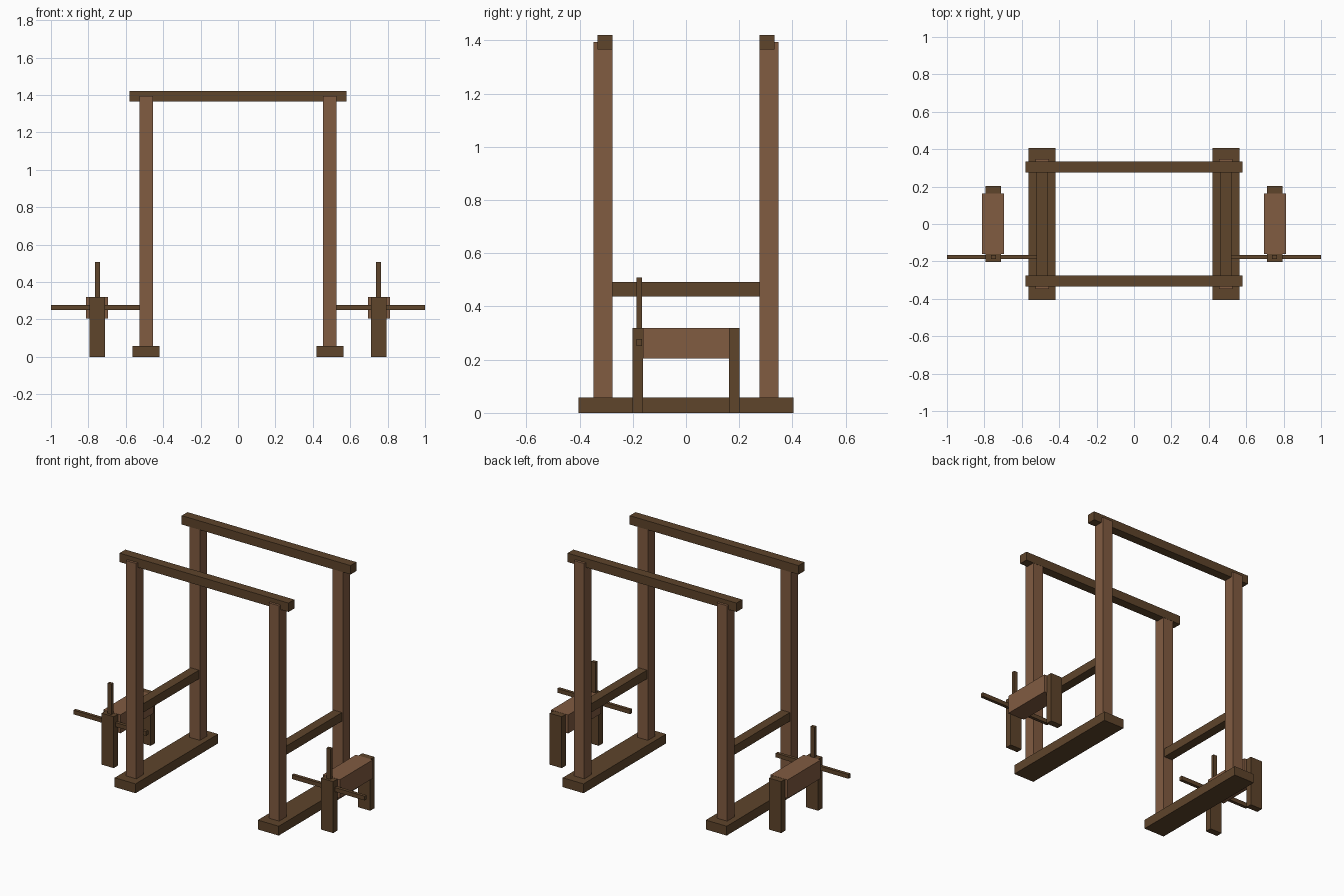
import bpy

if "Cube" in bpy.data.objects:
    bpy.data.objects.remove(bpy.data.objects["Cube"])


def material(name, rgb):
    m = bpy.data.materials.new(name)
    m.diffuse_color = (*rgb, 1.0)
    m.use_nodes = True
    m.node_tree.nodes["Principled BSDF"].inputs["Base Color"].default_value = m.diffuse_color
    return m


dark = material("dark wood", (0.112, 0.058, 0.024))
light = material("light wood", (0.220, 0.106, 0.053))


def box(name, xs, ys, zs, mat):
    """Box spanning the given (low, high) range on each axis."""
    spans = (xs, ys, zs)
    bpy.ops.mesh.primitive_cube_add(size=1, location=[(a + b) / 2 for a, b in spans])
    ob = bpy.context.object
    ob.name = name
    ob.scale = [abs(b - a) for a, b in spans]
    bpy.ops.object.transform_apply(location=False, rotation=False, scale=True)
    ob.data.materials.append(mat)
    return ob


def flip(span, s):
    return tuple(sorted((span[0] * s, span[1] * s)))


# Crossbeams over the two end frames
for sy, end in ((-1, "front"), (1, "back")):
    box(f"{end}_top_beam", (-0.58, 0.58), flip((0.276, 0.333), sy), (1.365, 1.42), dark)

for sx, side in ((-1, "left"), (1, "right")):
    # Foot beam and side rail
    box(f"{side}_foot", flip((0.42, 0.563), sx), (-0.405, 0.405), (0, 0.058), dark)
    box(f"{side}_rail", flip((0.462, 0.52), sx), (-0.3, 0.3), (0.438, 0.492), dark)

    # Uprights
    for sy, end in ((-1, "front"), (1, "back")):
        box(f"{side}_{end}_post", flip((0.455, 0.526), sx), flip((0.277, 0.348), sy),
            (0.001, 1.394), light)

    # Bench block on two end legs
    box(f"{side}_block", flip((0.695, 0.812), sx), (-0.161, 0.163), (0.205, 0.32), light)
    for sy, end in ((-1, "front"), (1, "back")):
        box(f"{side}_{end}_block_leg", flip((0.712, 0.795), sx), flip((0.161, 0.202), sy),
            (0, 0.319), dark)

    # Crossed bars through the front leg
    box(f"{side}_horizontal_bar", flip((0.5, 1.0), sx), (-0.186, -0.166), (0.251, 0.277), dark)
    box(f"{side}_vertical_bar", flip((0.739, 0.765), sx), (-0.186, -0.166), (0.02, 0.508), dark)
